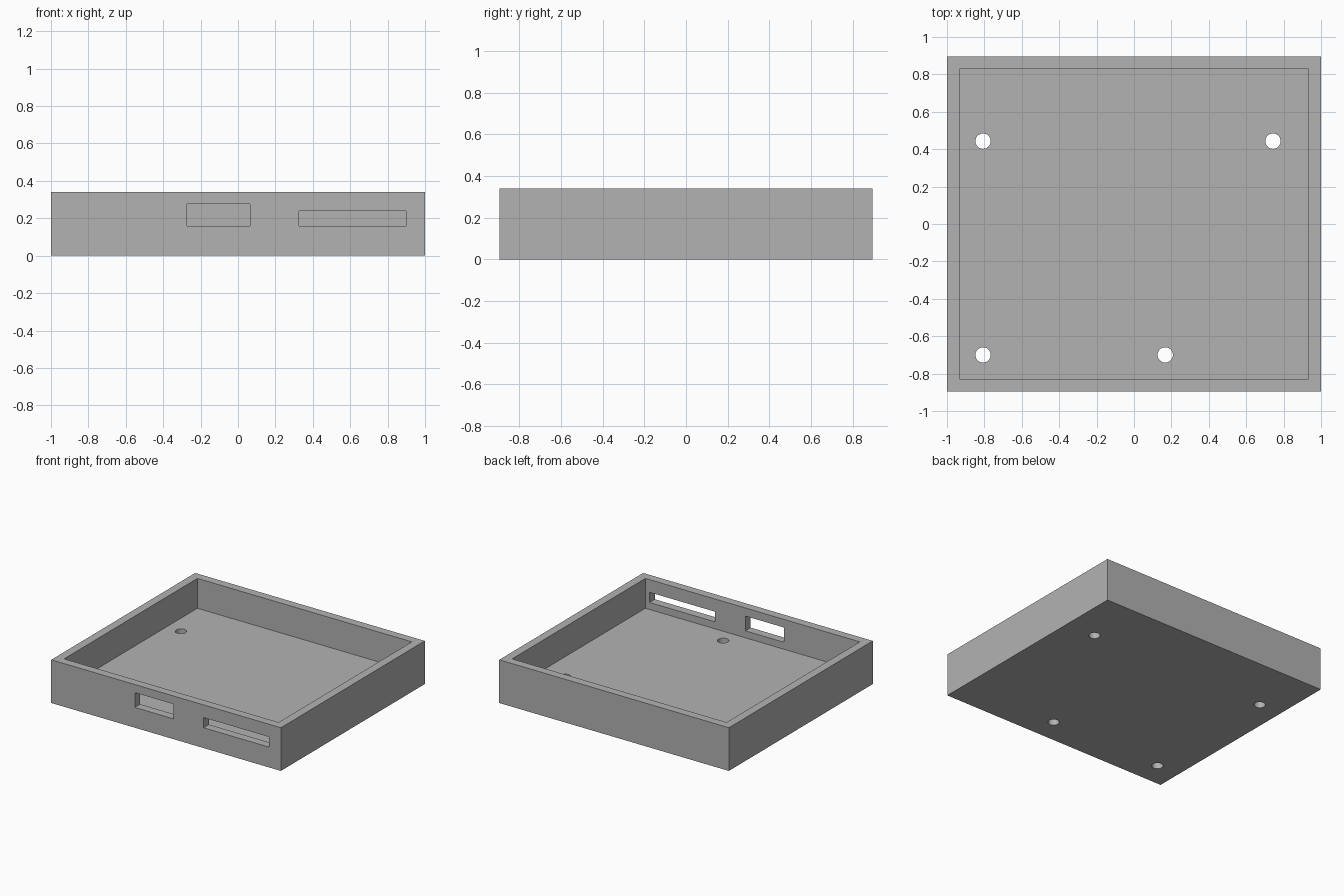
import bpy

if "Cube" in bpy.data.objects:
    bpy.data.objects.remove(bpy.data.objects["Cube"], do_unlink=True)

WIDTH, DEPTH, HEIGHT = 2.0, 1.79, 0.34
WALL, FLOOR = 0.066, 0.105

grey = bpy.data.materials.new("plain grey")
grey.use_nodes = True
colour = (0.448, 0.448, 0.448, 1)
grey.diffuse_color = colour
grey.node_tree.nodes["Principled BSDF"].inputs["Base Color"].default_value = colour


def box(name, x0, x1, y0, y1, z0, z1):
    """Axis-aligned box between the given limits."""
    bpy.ops.mesh.primitive_cube_add(
        size=1, location=((x0 + x1) / 2, (y0 + y1) / 2, (z0 + z1) / 2))
    ob = bpy.context.object
    ob.name = name
    ob.scale = (x1 - x0, y1 - y0, z1 - z0)
    bpy.ops.object.transform_apply(location=False, rotation=False, scale=True)
    ob.data.materials.append(grey)
    return ob


def cut(target, cutter):
    """Subtract the cutter from the target, then discard it."""
    cutter.hide_render = True
    mod = target.modifiers.new("cut", 'BOOLEAN')
    mod.operation = 'DIFFERENCE'
    mod.solver = 'EXACT'
    mod.object = cutter
    bpy.context.view_layer.objects.active = target
    bpy.ops.object.modifier_apply(modifier=mod.name)
    bpy.data.objects.remove(cutter, do_unlink=True)


# Open tray: solid block with the inside hollowed out
hx, hy = WIDTH / 2, DEPTH / 2
tray = box("enclosure_tray", -hx, hx, -hy, hy, 0, HEIGHT)
cut(tray, box("cavity", -hx + WALL, hx - WALL, -hy + WALL, hy - WALL,
              FLOOR, HEIGHT + 0.2))

# Port openings through the front wall
for x0, x1, z0, z1 in ((-0.272, 0.064, 0.16, 0.276), (0.327, 0.898, 0.16, 0.24)):
    cut(tray, box("port", x0, x1, -hy - 0.1, -hy + WALL + 0.1, z0, z1))

# Mounting holes through the floor
for x, y in ((-0.807, 0.443), (0.743, 0.443), (-0.807, -0.70), (0.167, -0.70)):
    bpy.ops.mesh.primitive_cylinder_add(
        vertices=32, radius=0.041, depth=0.4, location=(x, y, FLOOR / 2))
    hole = bpy.context.object
    hole.data.materials.append(grey)
    cut(tray, hole)

# Round hole walls, crisp box edges
bpy.ops.object.select_all(action='DESELECT')
tray.select_set(True)
bpy.context.view_layer.objects.active = tray
bpy.ops.object.shade_smooth_by_angle()
